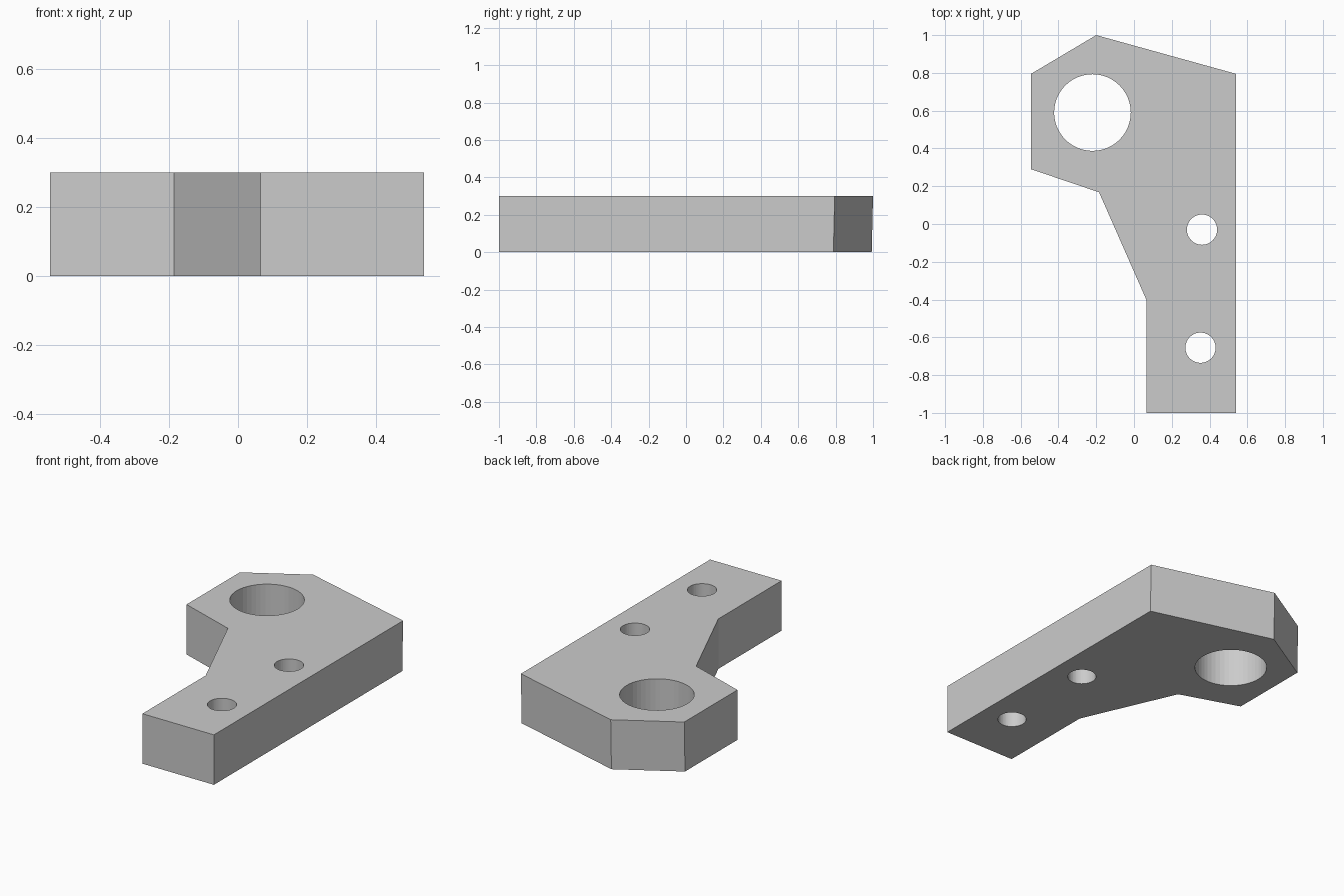
import bpy
import bmesh

cube = bpy.data.objects.get("Cube")
if cube:
    bpy.data.objects.remove(cube, do_unlink=True)

HEIGHT = 0.3
OUTLINE = [(0.065, -1), (0.54, -1), (0.54, 0.795), (-0.2, 1),
           (-0.545, 0.795), (-0.545, 0.29), (-0.185, 0.168), (0.065, -0.4)]
# Hole centre x, y and radius
HOLES = {"pivot_hole": (-0.22, 0.59, 0.203),
         "upper_bolt_hole": (0.36, -0.03, 0.08),
         "lower_bolt_hole": (0.352, -0.655, 0.08)}

grey = bpy.data.materials.new("plain grey")
grey.use_nodes = True
colour = (0.6, 0.6, 0.6, 1)
grey.diffuse_color = colour
grey.node_tree.nodes["Principled BSDF"].inputs["Base Color"].default_value = colour

# Bracket plate: outline extruded upwards
bm = bmesh.new()
base = bm.faces.new([bm.verts.new((x, y, 0)) for x, y in OUTLINE])
top = bmesh.ops.extrude_face_region(bm, geom=[base])
raised = [v for v in top["geom"] if isinstance(v, bmesh.types.BMVert)]
bmesh.ops.translate(bm, verts=raised, vec=(0, 0, HEIGHT))
# The back edge leans in very slightly at the bottom
for v in bm.verts:
    if v.co.z < 0.01 and v.co.y > 0.7:
        v.co.y -= 0.007
bmesh.ops.recalc_face_normals(bm, faces=bm.faces)
mesh = bpy.data.meshes.new("bracket_plate")
bm.to_mesh(mesh)
bm.free()
mesh.materials.append(grey)
plate = bpy.data.objects.new("bracket_plate", mesh)
bpy.context.collection.objects.link(plate)

# Round holes cut through the plate
for name, (x, y, radius) in HOLES.items():
    bpy.ops.mesh.primitive_cylinder_add(vertices=48, radius=radius, depth=1,
                                        location=(x, y, HEIGHT / 2))
    cutter = bpy.context.object
    cutter.name = name + "_cutter"
    cutter.hide_render = True
    cutter.data.materials.append(grey)
    cut = plate.modifiers.new(name, 'BOOLEAN')
    cut.operation = 'DIFFERENCE'
    cut.solver = 'EXACT'
    cut.object = cutter
    bpy.ops.object.select_all(action='DESELECT')
    plate.select_set(True)
    bpy.context.view_layer.objects.active = plate
    bpy.ops.object.modifier_apply(modifier=name)
    bpy.data.objects.remove(cutter, do_unlink=True)
